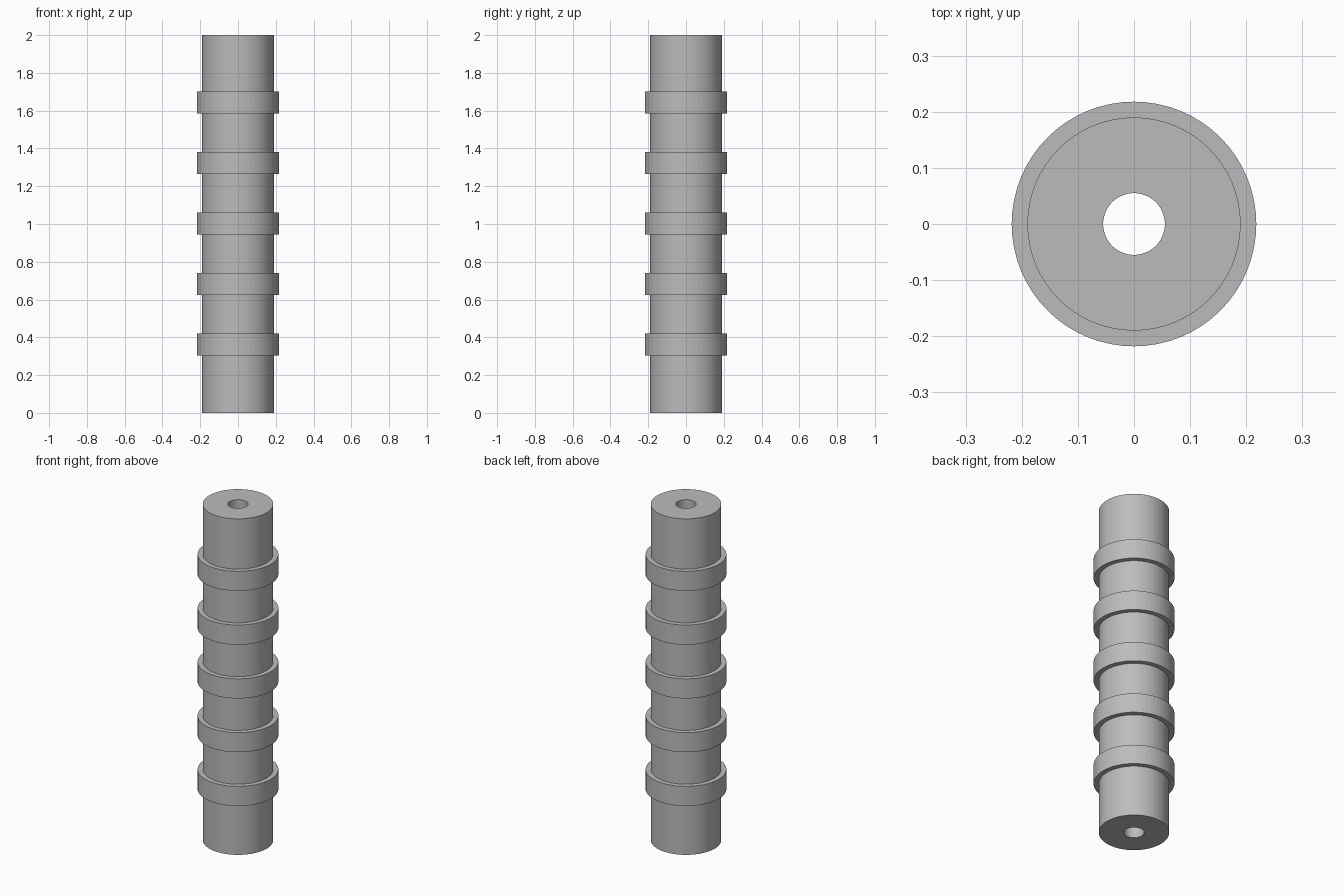
import bpy, bmesh, math

if "Cube" in bpy.data.objects:
    bpy.data.objects.remove(bpy.data.objects["Cube"])

SIDES = 64
R_BORE, R_BODY, R_COLLAR = 0.055, 0.19, 0.218
HEIGHT, COLLAR_H, PITCH, FIRST = 2.0, 0.117, 0.32, 0.304

grey = bpy.data.materials.new("plain grey")
grey.diffuse_color = (0.5, 0.5, 0.5, 1)
grey.use_nodes = True
grey.node_tree.nodes["Principled BSDF"].inputs["Base Color"].default_value = grey.diffuse_color

# Half section: bore, end faces and five raised collars
profile = [(R_BORE, 0), (R_BODY, 0)]
for i in range(5):
    low = FIRST + i * PITCH
    high = low + COLLAR_H
    profile += [(R_BODY, low), (R_COLLAR, low), (R_COLLAR, high), (R_BODY, high)]
profile += [(R_BODY, HEIGHT), (R_BORE, HEIGHT)]

# Revolve the closed section around the z axis
bm = bmesh.new()
rings = []
for r, z in profile:
    rings.append([bm.verts.new((r * math.cos(a), r * math.sin(a), z))
                  for a in (2 * math.pi * k / SIDES for k in range(SIDES))])
for i, ring in enumerate(rings):
    nxt = rings[(i + 1) % len(rings)]
    for k in range(SIDES):
        j = (k + 1) % SIDES
        bm.faces.new((ring[k], nxt[k], nxt[j], ring[j]))
bmesh.ops.recalc_face_normals(bm, faces=bm.faces)

mesh = bpy.data.meshes.new("ribbed_tube")
bm.to_mesh(mesh)
bm.free()
mesh.materials.append(grey)
bpy.context.collection.objects.link(bpy.data.objects.new("ribbed_tube", mesh))
